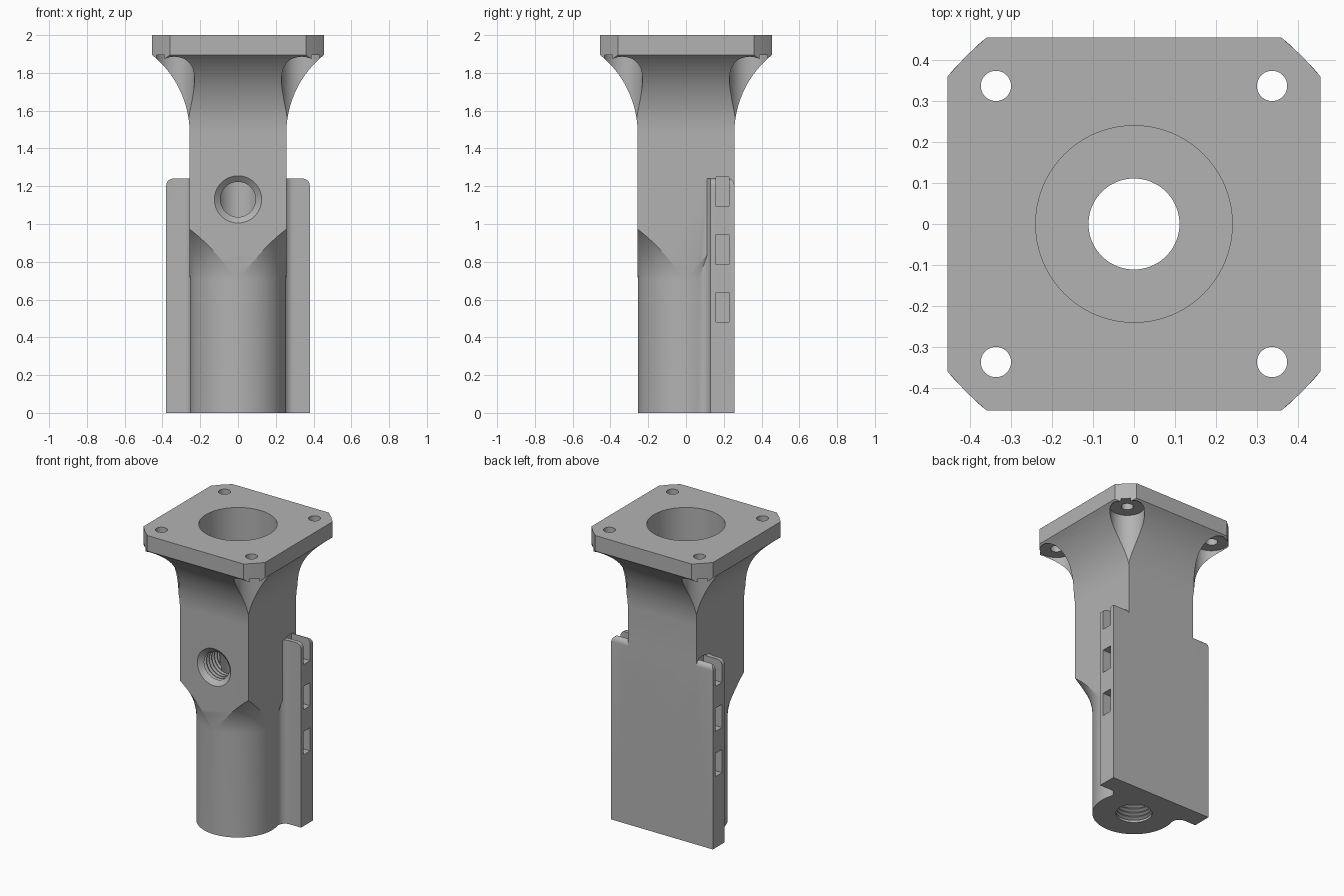
import bpy, bmesh, math
from mathutils import Matrix

if "Cube" in bpy.data.objects:
    bpy.data.objects.remove(bpy.data.objects["Cube"], do_unlink=True)

HALF = 0.256          # half width of the square neck
PLATE_Z = 1.895       # underside of the flange
metal = bpy.data.materials.new("grey metal")
metal.use_nodes = True
grey = (0.45, 0.45, 0.45, 1)
metal.diffuse_color = grey
metal.node_tree.nodes["Principled BSDF"].inputs["Base Color"].default_value = grey


def make(name, bm, matrix=None):
    if matrix:
        bm.transform(matrix)
    bmesh.ops.recalc_face_normals(bm, faces=bm.faces)
    mesh = bpy.data.meshes.new(name)
    bm.to_mesh(mesh)
    bm.free()
    mesh.materials.append(metal)
    ob = bpy.data.objects.new(name, mesh)
    bpy.context.collection.objects.link(ob)
    return ob


def stack(name, rings, matrix=None):
    """Skin a list of equal-length point rings and cap both ends."""
    bm = bmesh.new()
    loops = [[bm.verts.new(p) for p in ring] for ring in rings]
    n = len(loops[0])
    for a, b in zip(loops, loops[1:]):
        for i in range(n):
            j = (i + 1) % n
            bm.faces.new((a[i], a[j], b[j], b[i]))
    bm.faces.new(loops[0][::-1])
    bm.faces.new(loops[-1])
    return make(name, bm, matrix)


def lathe(name, profile, matrix=None, n=96):
    angles = [math.tau * i / n for i in range(n)]
    return stack(name, [[(r * math.cos(a), r * math.sin(a), z) for a in angles]
                        for r, z in profile], matrix)


def prism(name, outline, z0, z1):
    return stack(name, [[(x, y, z) for x, y in outline] for z in (z0, z1)])


def box(name, center, size):
    bm = bmesh.new()
    bmesh.ops.create_cube(bm, size=1)
    return make(name, bm, Matrix.Translation(center) @ Matrix.Diagonal((*size, 1)))


def combine(target, other, operation):
    mod = target.modifiers.new("join", "BOOLEAN")
    mod.operation, mod.solver, mod.object = operation, "EXACT", other
    bpy.context.view_layer.update()
    result = target.evaluated_get(bpy.context.evaluated_depsgraph_get())
    mesh = bpy.data.meshes.new_from_object(result)
    target.modifiers.clear()
    target.data = mesh
    bpy.data.objects.remove(other, do_unlink=True)


def concave(r0, r1, z0, z1, steps):
    """Arc that leaves r0 vertically at z0 and reaches r1 at z1."""
    sag, rise = r1 - r0, z1 - z0
    radius = (rise ** 2 + sag ** 2) / (2 * sag)
    for i in range(steps + 1):
        dz = rise * i / steps
        yield r0 + radius - math.sqrt(radius ** 2 - dz ** 2), z0 + dz


def thread(minor, major, z0, z1, pitch=0.028):
    profile = []
    z = z0
    while z + pitch <= z1:
        profile += [(minor, z), (minor, z + pitch * 0.2),
                    (major, z + pitch * 0.55), (major, z + pitch * 0.65)]
        z += pitch
    return profile + [(minor, z)]


# Square neck flaring up to the flange
sections = [(HALF, 0)] + list(concave(HALF, 0.455, 1.48, PLATE_Z, 20))
body = stack("motor_mount_body", [[(-h, -h, z), (h, -h, z), (h, h, z), (-h, h, z)]
                                  for h, z in sections])

# Round lower barrel with a swept shoulder under the square neck
envelope = [(0.255, -0.1)] + list(concave(0.255, 0.364, 0.7, 0.975, 14))
envelope += [(0.58, 0.98), (0.58, 2.1)]
combine(body, lathe("barrel_envelope", envelope, n=128), "INTERSECT")

# Back plate with filleted roots and rounded top corners
fillet, front, wide = 0.05, 0.13, 0.38
cy = front - fillet
cx = math.sqrt((0.255 + fillet) ** 2 - cy ** 2)
end = math.pi + math.atan2(cy, cx)
arc = [math.pi / 2 + (end - math.pi / 2) * i / 10 for i in range(11)]
right = [(wide, HALF), (wide, front)]
right += [(cx + fillet * math.cos(a), cy + fillet * math.sin(a)) for a in arc]
right += [(0.17, 0.04)]
plate = prism("back_plate", right + [(-x, y) for x, y in reversed(right)], 0, 1.24)
bm = bmesh.new()
bm.from_mesh(plate.data)
corners = [e for e in bm.edges
           if all(abs(v.co.x) > wide - 0.001 and v.co.z > 1.2 for v in e.verts)]
bmesh.ops.bevel(bm, geom=corners, offset=0.035, segments=6, profile=0.5, affect="EDGES")
bm.to_mesh(plate.data)
bm.free()
combine(body, plate, "UNION")

# Screw-head clearances in the flare corners
signs = [(sx, sy) for sx in (-1, 1) for sy in (-1, 1)]
spots = [Matrix.Translation((0.337 * sx, 0.337 * sy, 0)) for sx, sy in signs]
for spot in spots:
    combine(body, lathe("clearance", [(0.107, 1.4), (0.107, 1.95)], spot, 64), "DIFFERENCE")

# Flange with clipped corners
e, c = 0.455, 0.36
outline = [(c, -e), (0.41, -0.41), (e, -c), (e, c), (0.41, 0.41), (c, e),
           (-c, e), (-0.41, 0.41), (-e, c), (-e, -c), (-0.41, -0.41), (-c, -e)]
combine(body, prism("flange", outline, PLATE_Z, 2), "UNION")

# Screw holes
for spot in spots:
    combine(body, lathe("screw_hole", [(0.037, 1.8), (0.037, 2.1)], spot, 32), "DIFFERENCE")

# Top bore and threaded bottom bore
combine(body, lathe("top_bore", [(0.24, 1.4), (0.24, 2.1)]), "DIFFERENCE")
bottom = [(0.111, -0.1)] + thread(0.111, 0.13, 0.01, 0.45) + [(0.111, 1.5)]
combine(body, lathe("bottom_bore", bottom), "DIFFERENCE")

# Threaded front port with a countersunk mouth
port = [(0.093, 0)] + thread(0.093, 0.115, 0.06, 0.24) + [(0.125, HALF), (0.125, 0.35)]
turn = Matrix.Translation((0, 0, 1.13)) @ Matrix.Rotation(math.pi / 2, 4, "X")
combine(body, lathe("front_port", port, turn, 64), "DIFFERENCE")

# Rows of side pockets in the back plate
for side in (-1, 1):
    for z in (1.17, 0.865, 0.56):
        pocket = box("side_pocket", (side * 0.32, 0.193, z), (0.16, 0.07, 0.157))
        combine(body, pocket, "DIFFERENCE")

# Smooth curves, sharp edges
bpy.ops.object.select_all(action="DESELECT")
body.select_set(True)
bpy.context.view_layer.objects.active = body
bpy.ops.object.shade_smooth_by_angle(angle=math.radians(25))
